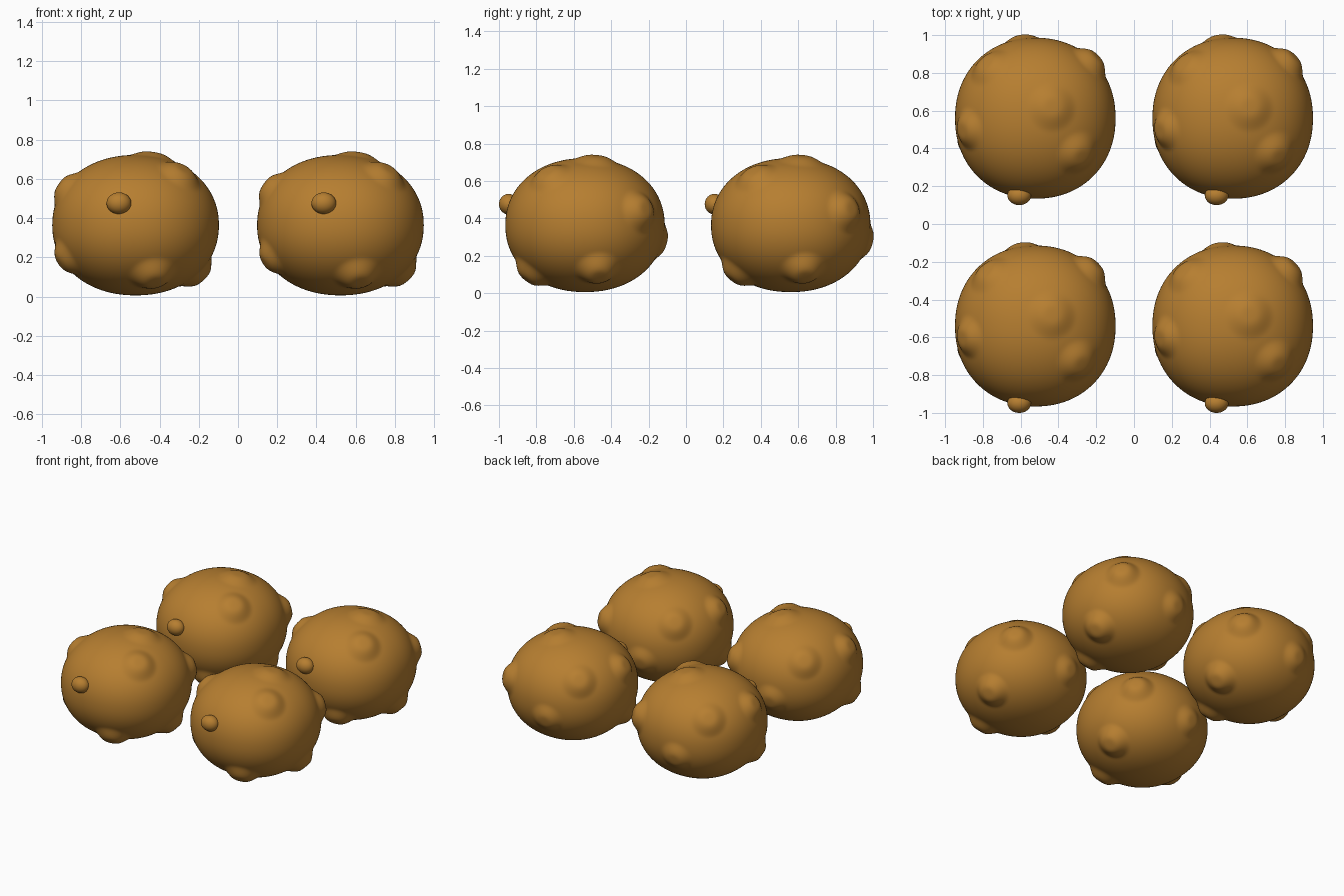
import bpy, bmesh
from mathutils import Vector

if "Cube" in bpy.data.objects:
    bpy.data.objects.remove(bpy.data.objects["Cube"])

skin = bpy.data.materials.new("potato brown")
skin.diffuse_color = (0.47, 0.21, 0.03, 1)
skin.use_nodes = True
skin.node_tree.nodes["Principled BSDF"].inputs["Base Color"].default_value = skin.diffuse_color

RADII = Vector((0.425, 0.426, 0.358))   # half sizes of the plain body
CENTRE_Z = 0.364

# lumps: position relative to the body centre, radius, height
LUMPS = [
    ((0.09, 0.06, 0.36), 0.14, 0.022),      # top
    ((0.23, -0.19, 0.26), 0.13, 0.030),     # upper front right
    ((0.31, 0.31, 0.08), 0.13, 0.040),      # back right
    ((-0.25, 0.28, 0.19), 0.13, 0.025),     # upper back left
    ((-0.36, -0.06, 0.19), 0.12, 0.032),    # upper left
    ((-0.37, -0.13, -0.18), 0.12, 0.035),   # lower left
    ((0.09, -0.29, -0.26), 0.13, 0.040),    # lower front
    ((0.32, 0.07, -0.25), 0.13, 0.045),     # lower right
    ((-0.07, 0.41, -0.09), 0.12, 0.025),    # back
]


def lumpy_point(v):
    """Push a unit sphere point onto a slightly boxy ellipsoid with lumps."""
    d = v.normalized()
    norm = sum(abs(c) ** 2.12 for c in d) ** (1 / 2.12)
    p = (d / norm) * RADII
    out = Vector([p[i] / RADII[i] ** 2 for i in range(3)]).normalized()
    rise = 0
    for pos, radius, height in LUMPS:
        t = 1 - (p - Vector(pos)).length / radius
        if t > 0:
            t = min(1, t * 1.35)
            rise += height * t * t * (3 - 2 * t)
    return p + out * rise


def make_mesh(name, subdivisions, place):
    bm = bmesh.new()
    bmesh.ops.create_icosphere(bm, subdivisions=subdivisions, radius=1)
    for v in bm.verts:
        v.co = place(v.co)
    for f in bm.faces:
        f.smooth = True
    mesh = bpy.data.meshes.new(name)
    bm.to_mesh(mesh)
    bm.free()
    mesh.materials.append(skin)
    return mesh


body_mesh = make_mesh("potato_body", 6, lumpy_point)
# small round sprout on the front
nub_mesh = make_mesh("potato_nub", 4, lambda v: Vector(
    (-0.085 + v.x * 0.063, -0.408 + v.y * 0.052, 0.112 + v.z * 0.055)))

# four identical potatoes in a two by two layout
for row, y in (("front", -0.54), ("back", 0.56)):
    for side, x in (("left", -0.5225), ("right", 0.5225)):
        for part, mesh in (("potato", body_mesh), ("nub", nub_mesh)):
            ob = bpy.data.objects.new(f"{row}_{side}_{part}", mesh)
            ob.location = (x, y, CENTRE_Z)
            bpy.context.collection.objects.link(ob)
